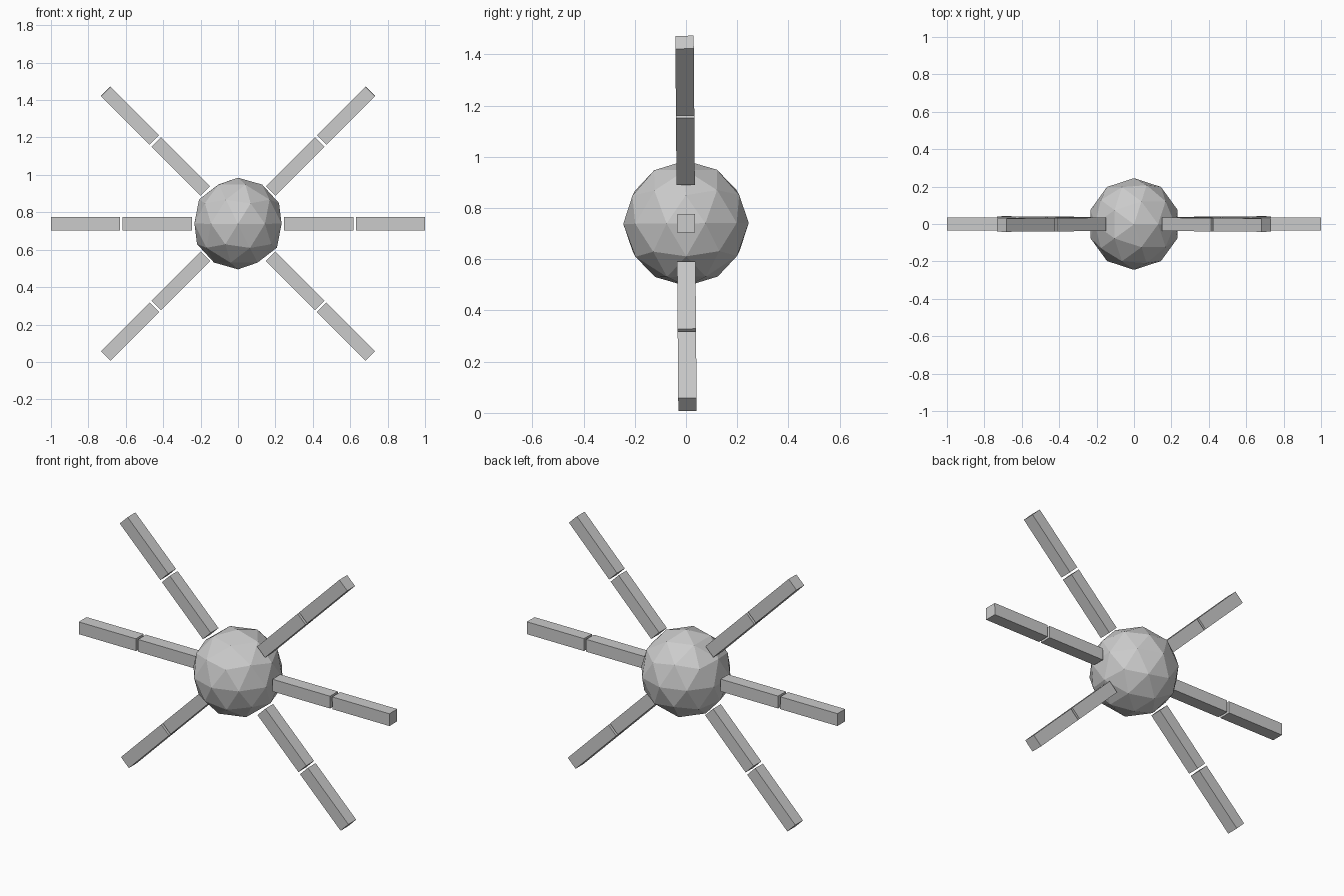
import bpy
import math
from mathutils import Matrix

if "Cube" in bpy.data.objects:
    bpy.data.objects.remove(bpy.data.objects["Cube"])

CENTRE_Z = 0.74
HALF = 0.0358     # half thickness of an arm bar
TILT = Matrix.Rotation(0.008, 4, 'X')   # slight lean of the whole assembly
BASE = Matrix.Translation((0, 0, CENTRE_Z)) @ TILT

grey = bpy.data.materials.new("light_grey")
grey.diffuse_color = (0.6, 0.6, 0.6, 1)
grey.use_nodes = True
grey.node_tree.nodes["Principled BSDF"].inputs["Base Color"].default_value = grey.diffuse_color


def finish(name, matrix):
    ob = bpy.context.object
    ob.name = name
    ob.matrix_world = matrix
    ob.data.materials.append(grey)
    return ob


def bar(name, angle, start, end):
    """Square bar lying along a spoke in the XZ plane."""
    bpy.ops.mesh.primitive_cube_add(size=1)
    place = (BASE @ Matrix.Rotation(-angle, 4, 'Y')
             @ Matrix.Translation(((start + end) / 2, 0, 0))
             @ Matrix.Diagonal((end - start, HALF * 2, HALF * 2, 1)))
    return finish(name, place)


# Faceted central body
bpy.ops.mesh.primitive_ico_sphere_add(subdivisions=2, radius=0.245)
finish("body", BASE)

# Six arms, each of two bars with a narrow gap
for i, degrees in enumerate((0, 45, 135, 180, 225, 315)):
    a = math.radians(degrees)
    bar(f"inner_arm_{i + 1}", a, 0.247, 0.618)
    bar(f"outer_arm_{i + 1}", a, 0.632, 1.0)
